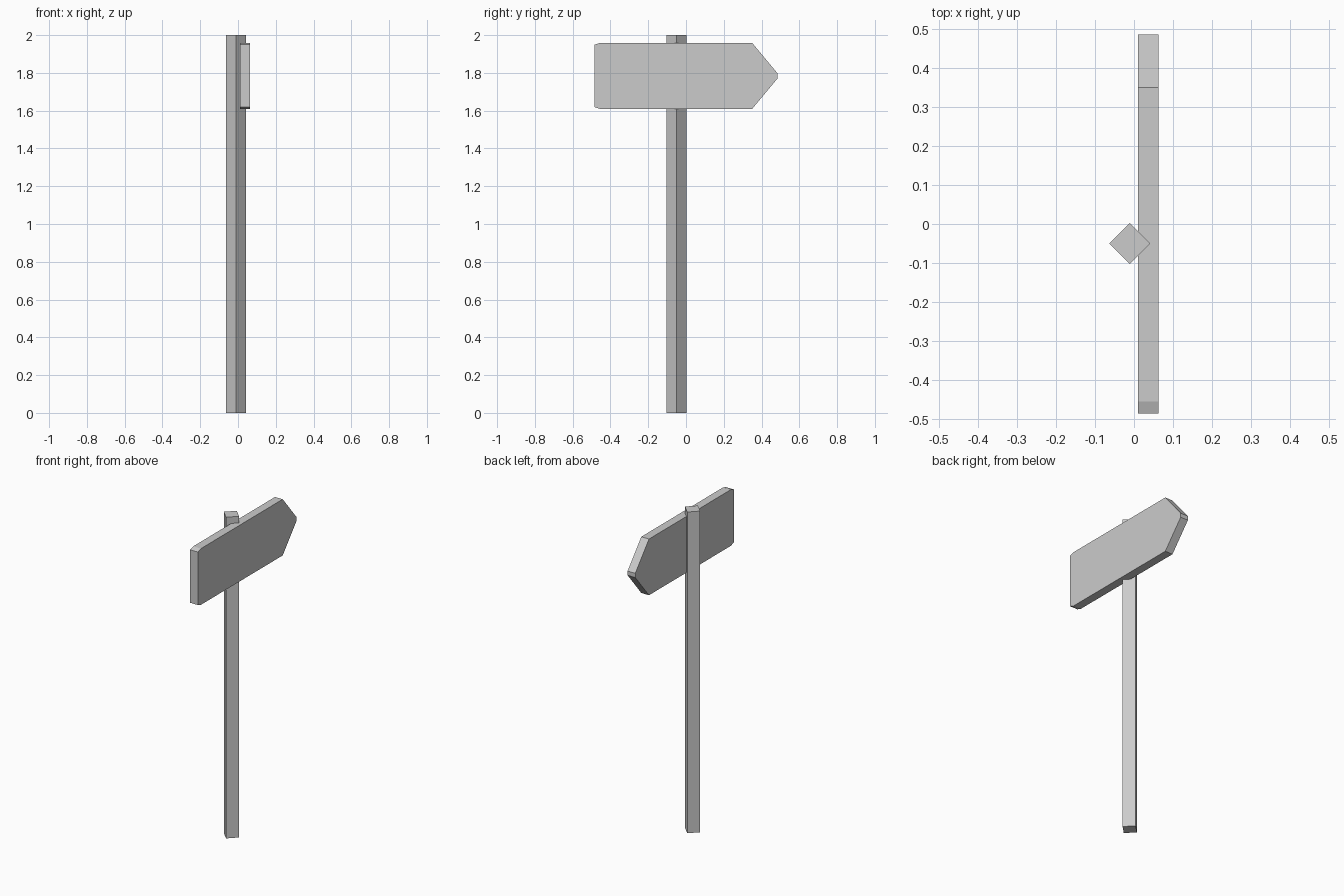
import bpy, bmesh
from mathutils import Vector

if "Cube" in bpy.data.objects:
    bpy.data.objects.remove(bpy.data.objects["Cube"])


def extrude_profile(name, points, direction):
    """Closed flat profile pushed along a direction into a solid."""
    bm = bmesh.new()
    face = bm.faces.new([bm.verts.new(p) for p in points])
    result = bmesh.ops.extrude_face_region(bm, geom=[face], use_keep_orig=True)
    moved = [g for g in result["geom"] if isinstance(g, bmesh.types.BMVert)]
    bmesh.ops.translate(bm, verts=moved, vec=Vector(direction))
    bmesh.ops.recalc_face_normals(bm, faces=bm.faces)
    mesh = bpy.data.meshes.new(name)
    bm.to_mesh(mesh)
    bm.free()
    obj = bpy.data.objects.new(name, mesh)
    bpy.context.collection.objects.link(obj)
    return obj


# Square post turned 45 degrees
cx, cy, r = -0.0105, -0.05, 0.0525
post = [(cx + r, cy, 0), (cx, cy + r, 0), (cx - r, cy, 0), (cx, cy - r, 0)]
extrude_profile("post", post, (0, 0, 2))

# Arrow board with clipped corners: upper half outline, mirrored downwards
mid_z = 1.784
half = [(0.485, 0.013), (0.35, 0.175), (-0.455, 0.175), (-0.485, 0.165)]
outline = half + [(y, -h) for y, h in reversed(half)]
extrude_profile("arrow_board", [(0.01, y, mid_z + h) for y, h in outline], (0.053, 0, 0))
